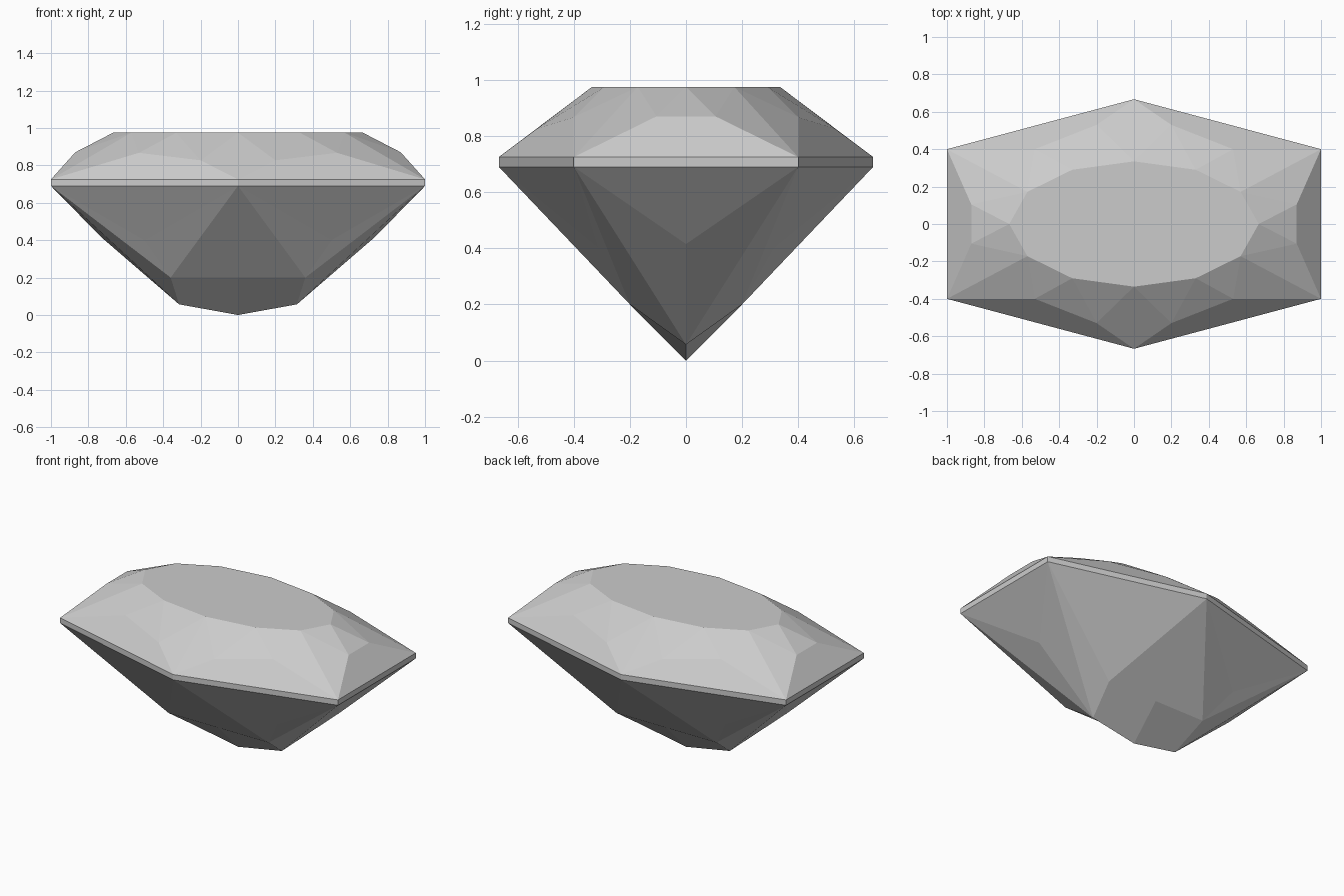
import bpy
import bmesh

cube = bpy.data.objects.get("Cube")
if cube:
    bpy.data.objects.remove(cube)

GIRDLE_LOW, GIRDLE_TOP, TABLE = 0.69, 0.725, 0.975

# Corner points of one quarter of the stone
points = {
    # flat table
    "table_mid": (0, 0, TABLE),
    "table_back": (0, 0.335, TABLE),
    "table_long": (0.33, 0.29, TABLE),
    "table_corner": (0.57, 0.172, TABLE),
    "table_end": (0.667, 0, TABLE),
    # crown
    "crown_back": (0.2, 0.53, 0.827),
    "crown_long": (0.53, 0.4, 0.867),
    "crown_side": (0.87, 0.105, 0.87),
    "crown_end": (0.87, 0, 0.87),
    # girdle
    "rim_back": (0, 0.667, GIRDLE_TOP),
    "rim_corner": (1, 0.4, GIRDLE_TOP),
    "rim_end": (1, 0, GIRDLE_TOP),
    "low_back": (0, 0.667, GIRDLE_LOW),
    "low_corner": (1, 0.4, GIRDLE_LOW),
    "low_end": (1, 0, GIRDLE_LOW),
    # pavilion
    "pav_end": (0.73, 0, 0.415),
    "pav_long": (0.5, 0.312, 0.4),
    "pav_low": (0.36, 0.2, 0.2),
    "pav_low_mid": (0, 0.2, 0.2),
    "keel_end": (0.315, 0, 0.057),
    "culet": (0, 0, 0),
}

facets = [
    # table
    "table_mid table_end table_corner table_long table_back",
    # star and kite facets of the crown
    "table_back table_long crown_back",
    "table_long crown_long crown_back",
    "table_long table_corner crown_long",
    "table_corner table_end crown_side",
    "table_end crown_end crown_side",
    "table_back crown_back rim_back",
    "table_corner crown_side rim_corner",
    "table_corner rim_corner crown_long",
    # lower crown facets
    "rim_back crown_back crown_long rim_corner",
    "rim_corner crown_side crown_end rim_end",
    # girdle band
    "rim_back rim_corner low_corner low_back",
    "rim_corner rim_end low_end low_corner",
    # pavilion
    "low_back low_corner pav_long",
    "low_back pav_long pav_low",
    "low_back pav_low pav_low_mid",
    "low_corner pav_end low_end",
    "low_corner keel_end pav_end",
    "low_corner pav_long pav_low",
    "low_corner pav_low keel_end",
    "pav_low_mid pav_low keel_end culet",
]

# Mirror the quarter into all four and weld it into one closed stone
bm = bmesh.new()
for sx in (1, -1):
    for sy in (1, -1):
        verts = {n: bm.verts.new((x * sx, y * sy, z)) for n, (x, y, z) in points.items()}
        for facet in facets:
            bm.faces.new([verts[n] for n in facet.split()])
bmesh.ops.remove_doubles(bm, verts=bm.verts[:], dist=0.0005)
bmesh.ops.recalc_face_normals(bm, faces=bm.faces[:])

# Merge the flat facets that were split by the mirror planes
bmesh.ops.dissolve_limit(bm, angle_limit=0.005, verts=bm.verts[:], edges=bm.edges[:])

mesh = bpy.data.meshes.new("gemstone")
bm.to_mesh(mesh)
bm.free()
gem = bpy.data.objects.new("gemstone", mesh)
bpy.context.collection.objects.link(gem)

# Pale grey stone
colour = (0.6, 0.6, 0.6, 1)
mat = bpy.data.materials.new("pale_grey")
mat.use_nodes = True
mat.diffuse_color = colour
mat.node_tree.nodes["Principled BSDF"].inputs["Base Color"].default_value = colour
mesh.materials.append(mat)
